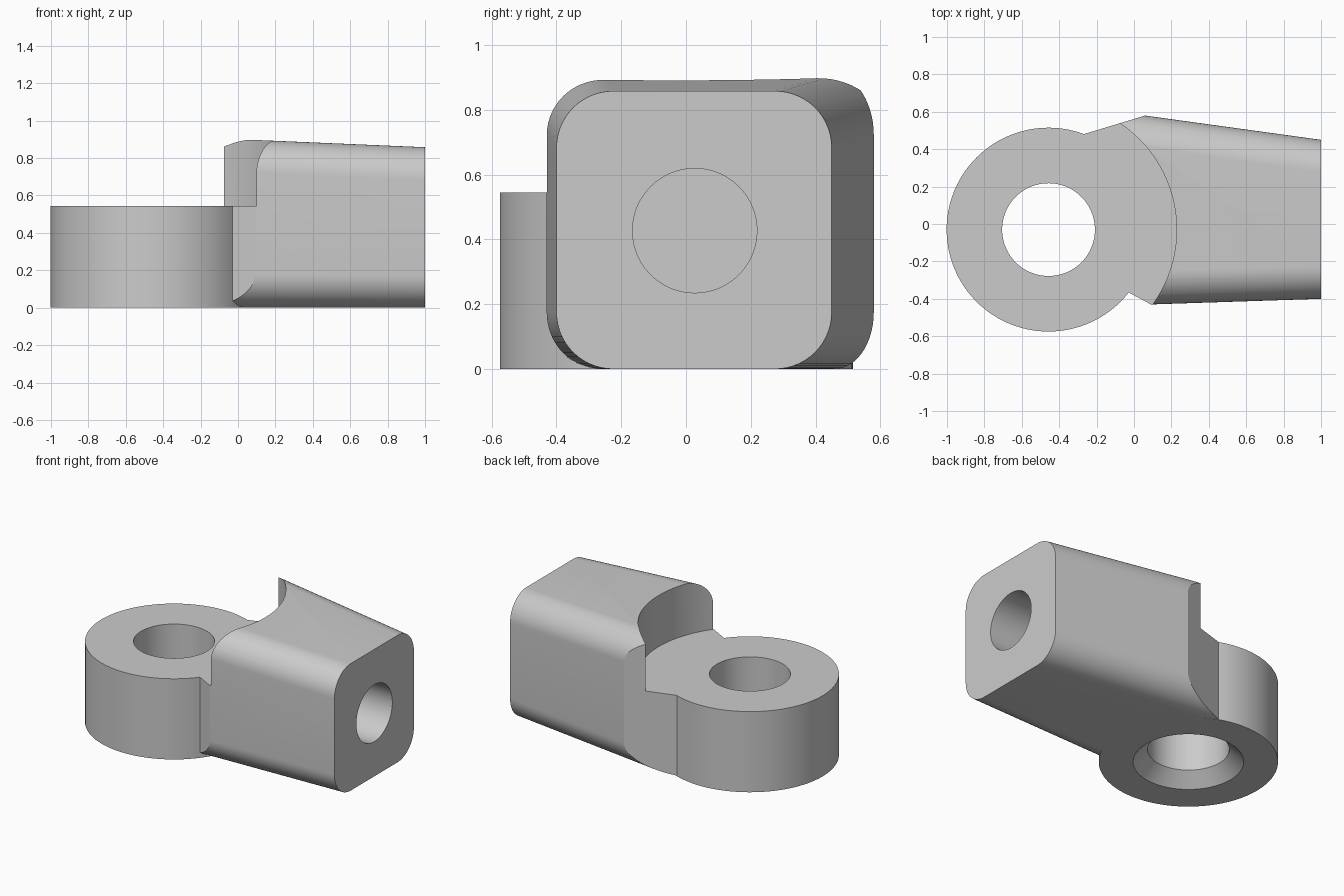
import bpy, bmesh, math
from mathutils import Vector

if "Cube" in bpy.data.objects:
    bpy.data.objects.remove(bpy.data.objects["Cube"], do_unlink=True)

grey = bpy.data.materials.new("plain_grey")
grey.use_nodes = True
grey.diffuse_color = (0.6, 0.6, 0.6, 1)
grey.node_tree.nodes["Principled BSDF"].inputs["Base Color"].default_value = (0.6, 0.6, 0.6, 1)

RING = (-0.457, -0.03)      # ring axis
STEP = 0.545                # ring height


def finish(name, bm):
    bmesh.ops.recalc_face_normals(bm, faces=bm.faces)
    mesh = bpy.data.meshes.new(name)
    bm.to_mesh(mesh)
    bm.free()
    mesh.materials.append(grey)
    obj = bpy.data.objects.new(name, mesh)
    bpy.context.collection.objects.link(obj)
    return obj


def cone(name, r_low, r_high, z0, z1):
    bm = bmesh.new()
    bmesh.ops.create_cone(bm, cap_ends=True, segments=96, radius1=r_low,
                          radius2=r_high, depth=z1 - z0)
    bmesh.ops.translate(bm, verts=bm.verts, vec=(*RING, (z0 + z1) / 2))
    return finish(name, bm)


def combine(target, tool, operation):
    mod = target.modifiers.new(operation, 'BOOLEAN')
    mod.operation, mod.object, mod.solver = operation, tool, 'EXACT'
    bpy.context.view_layer.objects.active = target
    bpy.ops.object.modifier_apply(modifier=mod.name)
    bpy.data.objects.remove(tool, do_unlink=True)


def section(bm, x, y0, y1, top, r=0.175, steps=14):
    """Rounded rectangle across the arm."""
    corners = [(y1 - r, top - r), (y0 + r, top - r), (y0 + r, r), (y1 - r, r)]
    verts = []
    for i, (y, z) in enumerate(corners):
        for k in range(steps + 1):
            a = math.pi / 2 * (i + k / steps)
            verts.append(bm.verts.new((x, y + r * math.cos(a), z + r * math.sin(a))))
    return verts


# Tapered arm: loft between two rounded sections
bm = bmesh.new()
near = section(bm, 1.0, -0.40, 0.45, 0.858)
far = section(bm, -0.45, -0.448, 0.65, 0.92)
bm.faces.new(near)
bm.faces.new(far)
n = len(near)
for i in range(n):
    j = (i + 1) % n
    bm.faces.new((near[i], near[j], far[j], far[i]))
bmesh.ops.recalc_face_normals(bm, faces=bm.faces)

# Slanted shoulders where the arm narrows into the ring
for point, normal in (((0.06, 0.58, 0), (-0.10, 0.33, 0)),
                      ((0.09, -0.43, 0), (-0.065, -0.12, 0))):
    cut = bmesh.ops.bisect_plane(bm, geom=bm.verts[:] + bm.edges[:] + bm.faces[:],
                                 plane_co=point, plane_no=Vector(normal).normalized(),
                                 clear_outer=True)
    rim = [e for e in cut["geom_cut"] if isinstance(e, bmesh.types.BMEdge)]
    bmesh.ops.edgeloop_fill(bm, edges=rim)
body = finish("eyelet_arm", bm)

# Curved clearance above the ring, then the ring itself
combine(body, cone("clearance_cutter", 0.685, 0.685, STEP, 1.2), 'DIFFERENCE')
combine(body, cone("ring", 0.545, 0.545, 0, STEP), 'UNION')

# Ring bore with a countersink underneath
combine(body, cone("bore_cutter", 0.248, 0.248, -0.2, 0.8), 'DIFFERENCE')
combine(body, cone("countersink_cutter", 0.43, 0.248, -0.09, 0.085), 'DIFFERENCE')

# Blind socket in the end of the arm
bpy.ops.mesh.primitive_cylinder_add(vertices=96, radius=0.192, depth=0.7,
                                    location=(0.8, 0.027, 0.427),
                                    rotation=(0, math.pi / 2, 0))
socket = bpy.context.object
socket.data.materials.append(grey)
combine(body, socket, 'DIFFERENCE')

# Smooth curves, crisp edges
bpy.ops.object.select_all(action='DESELECT')
body.select_set(True)
bpy.context.view_layer.objects.active = body
bpy.ops.object.shade_smooth_by_angle(angle=math.radians(15))
